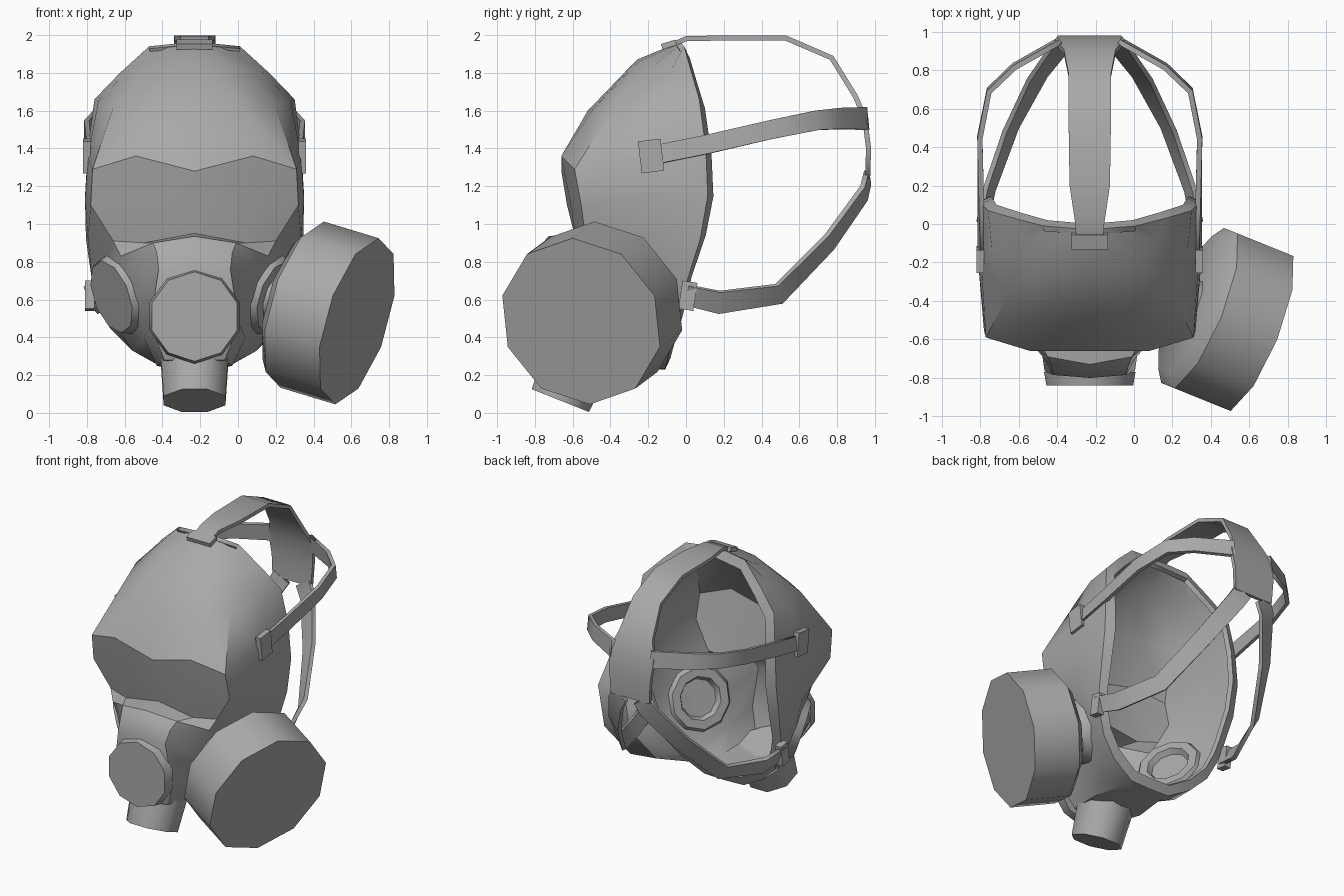
import bpy, bmesh, math
from mathutils import Vector, Matrix

if "Cube" in bpy.data.objects:
    bpy.data.objects.remove(bpy.data.objects["Cube"])

CX = -0.23                       # symmetry plane of the mask
HEAD = Vector((0, 0.0, 1.1))     # inside of the head, used to aim surfaces outward
grey = bpy.data.materials.new("grey_rubber")
grey.diffuse_color = (0.4, 0.4, 0.4, 1)
grey.use_nodes = True
grey.node_tree.nodes["Principled BSDF"].inputs["Base Color"].default_value = grey.diffuse_color


def finish(name, bm, mirror=False, thick=0, angle=36):
    me = bpy.data.meshes.new(name)
    bm.edges.index_update()
    rim = [e.index for e in bm.edges if e.is_boundary
           and not (mirror and all(abs(v.co.x) < 0.001 for v in e.verts))]
    bm.to_mesh(me)
    bm.free()
    me.materials.append(grey)
    ob = bpy.data.objects.new(name, me)
    bpy.context.collection.objects.link(ob)
    ob.location.x = CX
    bpy.ops.object.select_all(action='DESELECT')
    ob.select_set(True)
    bpy.context.view_layer.objects.active = ob
    bpy.ops.object.shade_smooth_by_angle(angle=math.radians(angle))
    for i in rim:                # crisp borders on thin sheets
        me.edges[i].use_edge_sharp = True
    if mirror:
        m = ob.modifiers.new("mirror", 'MIRROR')
        m.use_clip = True
    if thick:
        s = ob.modifiers.new("thickness", 'SOLIDIFY')
        s.thickness = thick
        s.offset = -1
        s.use_even_offset = False
    return ob


def grid(name, rows, mirror, thick, angle=36):
    """Skin a grid of points, with normals facing away from the head."""
    bm = bmesh.new()
    vs = [[bm.verts.new(p) for p in r] for r in rows]
    for a, b in zip(vs, vs[1:]):
        for i in range(len(a) - 1):
            bm.faces.new((a[i], a[i + 1], b[i + 1], b[i]))
    bmesh.ops.remove_doubles(bm, verts=bm.verts, dist=0.001)
    bmesh.ops.recalc_face_normals(bm, faces=bm.faces)
    if sum(f.normal.dot(f.calc_center_median() - HEAD) * f.calc_area() for f in bm.faces) < 0:
        bmesh.ops.reverse_faces(bm, faces=bm.faces)
    return finish(name, bm, mirror, thick, angle)


def turned(name, origin, axis, profile, sides=10, up=(0, 0, 1), phase=0):
    """Capped round part: profile is (distance along axis, radius)."""
    o, n = Vector(origin), Vector(axis).normalized()
    u = Vector(up)
    u = (u - n * u.dot(n)).normalized()
    w = n.cross(u)
    bm = bmesh.new()
    rings = []
    for d, r in profile:
        angs = [2 * math.pi * (i + phase) / sides for i in range(sides)]
        rings.append([bm.verts.new(o + n * d + (u * math.cos(a) + w * math.sin(a)) * r) for a in angs])
    for a, b in zip(rings, rings[1:]):
        for i in range(sides):
            j = (i + 1) % sides
            bm.faces.new((a[i], a[j], b[j], b[i]))
    bm.faces.new(rings[0])
    bm.faces.new(rings[-1])
    bmesh.ops.recalc_face_normals(bm, faces=bm.faces)
    return finish(name, bm, angle=46)


def strap(name, pts, mirror=False):
    """Flat band through points (x, y, z, half width), lying around the head."""
    ps = [Vector(p[:3]) for p in pts]
    rows = []
    for i, p in enumerate(ps):
        t = (ps[min(i + 1, len(ps) - 1)] - ps[max(i - 1, 0)]).normalized()
        out = p - Vector((0, 0.1, 1.25))
        if mirror:
            out.z *= 0.3
        else:
            out.x = 0
        s = t.cross(out).normalized() * pts[i][3]
        rows.append((p - s, p + s))
    return grid(name, rows, mirror, 0.027, 50)


def block(name, centre, size, tilt=0, mirror=False):
    bm = bmesh.new()
    bmesh.ops.create_cube(bm, size=1)
    bmesh.ops.scale(bm, vec=size, verts=bm.verts)
    bmesh.ops.rotate(bm, matrix=Matrix.Rotation(tilt, 3, 'X'), verts=bm.verts)
    bmesh.ops.translate(bm, vec=centre, verts=bm.verts)
    return finish(name, bm, mirror)


# Face shell: half rows from the front centre round to the back rim
top_edge = [[(.06 * i, -.03 + .005 * i, 1.965 - .006 * i) for i in range(5)]]
forehead = [
    [(0, -.26, 1.87), (.15, -.25, 1.86), (.28, -.20, 1.82), (.35, -.08, 1.815), (.395, .03, 1.80)],
    [(0, -.52, 1.60), (.25, -.49, 1.61), (.43, -.38, 1.62), (.51, -.12, 1.65), (.53, .07, 1.66)],
    [(0, -.66, 1.28), (.31, -.66, 1.36), (.54, -.59, 1.29), (.565, -.2, 1.35), (.565, .105, 1.40)]]
visor = [
    [(0, -.63, 1.10), (.31, -.61, 1.10), (.55, -.555, 1.10), (.58, -.2, 1.13), (.58, .115, 1.15)],
    [(0, -.59, .95), (.27, -.58, .90), (.43, -.53, .91), (.565, -.2, .92), (.575, .075, .92)]]
snout = [
    [(0, -.73, .935), (.22, -.69, .90), (.39, -.56, .83), (.52, -.2, .72), (.54, .0, .68)],
    [(0, -.77, .88), (.20, -.74, .85), (.35, -.57, .76), (.49, -.2, .63), (.51, -.02, .58)],
    [(0, -.80, .79), (.19, -.785, .76), (.29, -.60, .63), (.44, -.2, .50), (.45, -.05, .45)],
    [(0, -.81, .50), (.235, -.765, .47), (.27, -.52, .40), (.33, -.25, .33), (.33, -.085, .33)],
    [(0, -.78, .275), (.16, -.70, .28), (.20, -.45, .25), (.16, -.2, .24), (.16, -.11, .235)]]
chin = [[(0, y, .23) for y in (-.775, -.64, -.45, -.2, -.11)]]
rows = top_edge + forehead + visor + snout + chin

# Sealing lip: the back rim turns in toward the face opening
for r in rows:
    p = Vector(r[-1])
    inward = Vector((-p.x, 0, 1.12 - p.z)).normalized()
    r.append(tuple(p + inward * .065 + Vector((0, .03, 0))))
rows[0][:5] = [(.06 * i, -.03 + .005 * i, 1.965 - .006 * i) for i in range(5)]
rows[-1][-1] = (0, rows[-1][-1][1], rows[-1][-1][2])
first = [rows[0][:4] + [rows[0][4], rows[0][5]]]
grid("face_shell", first + rows[1:], True, 0.035)
# Lip across the crown, closing the rim between both halves
lip_end = rows[0][5]
grid("crown_lip", [[(0, -.03, 1.965), (.24, -.01, 1.941)], [(0, 0, 1.90), lip_end]], True, 0.03)

# Front valve and the angled outlet beneath it
turned("front_valve", (0, -.77, .51), (0, -1, 0), [(0, .25), (.07, .237)])
turned("outlet", (0, -.665, .065), (0, -.37, -.93), [(-.26, .195), (0, .177)], 8, (0, 1, 0), .5)

# Cheek ports on both sides (recessed inside), then the canister on one of them
for side, label in ((1, "right"), (-1, "left")):
    turned(label + "_cheek_port", (side * .44, -.385, .615), (side * .82, -.47, -.30),
           [(-.08, .13), (-.12, .15), (-.12, .21), (-.08, .235), (0, .20)])
n = Vector((.89, -.36, -.27)).normalized()
face = Vector((.63 - CX, -.555, .485))
turned("filter_neck", face, n, [(-.50, .14), (-.45, .14), (-.45, .18), (-.41, .18), (-.41, .14), (-.35, .14)])
turned("filter_canister", face, n, [(-.375, .39), (-.325, .457), (0, .457)])

# Head harness
strap("top_strap", [(0, -.09, 1.955, .07), (0, .0, 1.995, .075), (0, .2, 1.998, .105), (0, .53, 1.998, .11),
                    (0, .78, 1.89, .11), (0, .91, 1.68, .135), (0, .96, 1.56, .18),
                    (0, .98, 1.40, .165), (0, .975, 1.24, .155)])
strap("side_strap", [(.575, -.2, 1.36, .05), (.58, .1, 1.42, .05), (.585, .45, 1.50, .05), (.535, .70, 1.55, .052),
                     (.40, .83, 1.56, .056), (.16, .965, 1.56, .06)], True)
strap("lower_strap", [(.09, .975, 1.245, .066), (.14, .955, 1.16, .065), (.28, .77, .90, .06), (.42, .50, .625, .058),
                      (.535, .18, .58, .06), (.57, .0, .62, .055)], True)

# Strap buckles
block("top_buckle", (0, -.09, 1.95), (.19, .08, .03), .3)
block("side_buckle", (.57, -.185, 1.36), (.04, .12, .17), .12, True)
block("lower_buckle", (.555, .01, .62), (.05, .08, .15), -.15, True)
